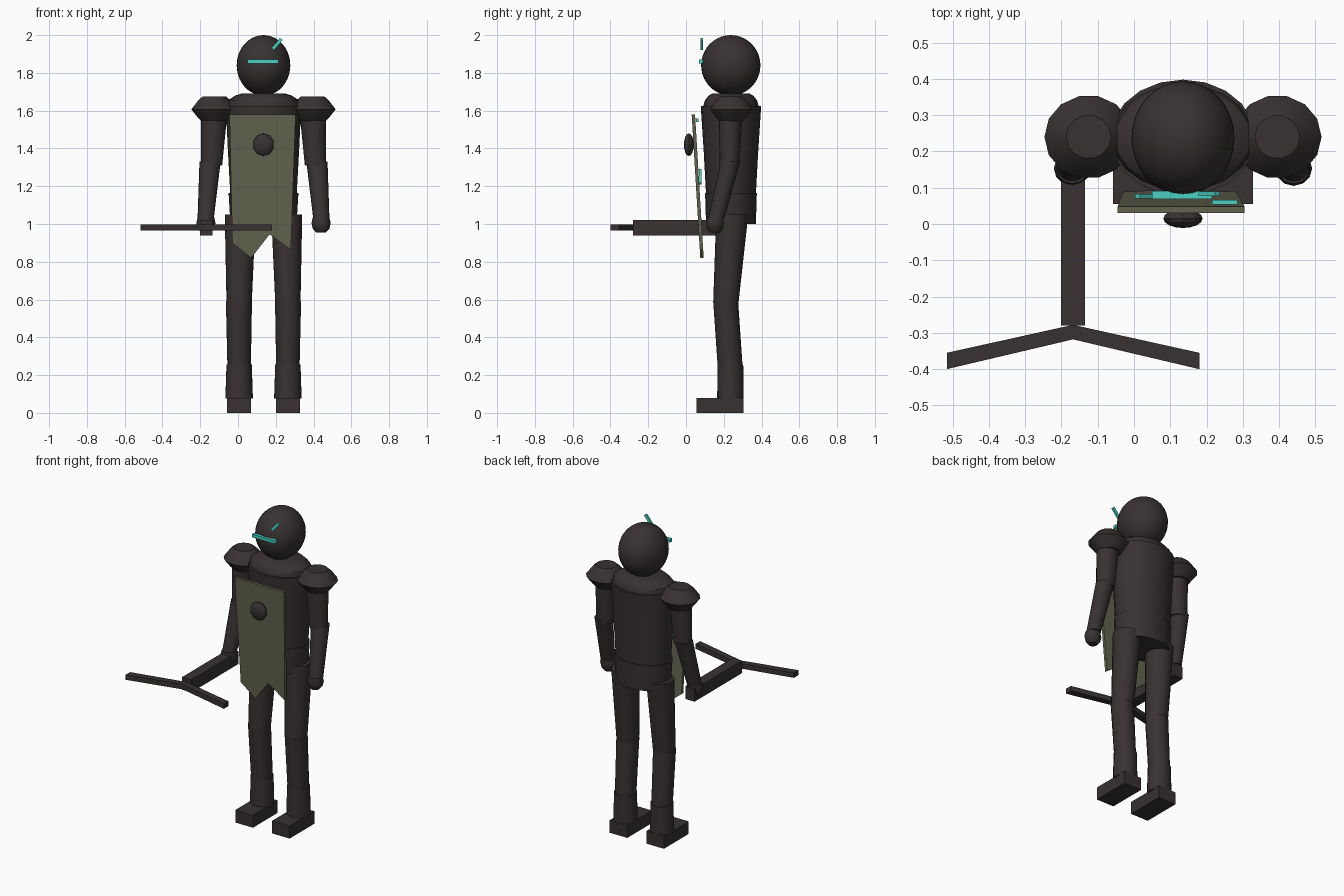
import bpy, bmesh, math
from mathutils import Vector, Matrix

if "Cube" in bpy.data.objects:
    bpy.data.objects.remove(bpy.data.objects["Cube"], do_unlink=True)

CX = 0.135  # centre line of the body
CY = 0.238


def material(name, rgb):
    m = bpy.data.materials.new(name)
    m.use_nodes = True
    m.diffuse_color = (*rgb, 1)
    m.node_tree.nodes["Principled BSDF"].inputs["Base Color"].default_value = (*rgb, 1)
    return m


DARK = material("dark brown", (0.04, 0.031, 0.031))
OLIVE = material("olive cloth", (0.125, 0.125, 0.08))
CYAN = material("bright cyan", (0.07, 0.62, 0.53))


def finish(bm, name, mat, smooth=True):
    bmesh.ops.recalc_face_normals(bm, faces=bm.faces)
    mesh = bpy.data.meshes.new(name)
    bm.to_mesh(mesh)
    bm.free()
    mesh.materials.append(mat)
    ob = bpy.data.objects.new(name, mesh)
    bpy.context.collection.objects.link(ob)
    if smooth:
        bpy.ops.object.select_all(action="DESELECT")
        ob.select_set(True)
        bpy.context.view_layer.objects.active = ob
        bpy.ops.object.shade_smooth_by_angle(angle=math.radians(32))
    return ob


def stack(name, rings, sides=16):
    """Closed tube through level oval rings given as (x, y, z, rx, ry)."""
    bm = bmesh.new()
    loops = []
    for x, y, z, rx, ry in rings:
        angles = [2 * math.pi * i / sides for i in range(sides)]
        loops.append([bm.verts.new((x + rx * math.cos(a), y + ry * math.sin(a), z)) for a in angles])
    for a, b in zip(loops, loops[1:]):
        for i in range(sides):
            j = (i + 1) % sides
            bm.faces.new((a[i], a[j], b[j], b[i]))
    bm.faces.new(loops[0])
    bm.faces.new(loops[-1])
    return finish(bm, name, DARK)


def prism(name, outline, offset, mat):
    """Flat outline extruded by an offset vector."""
    bm = bmesh.new()
    face = bm.faces.new([bm.verts.new(p) for p in outline])
    new = bmesh.ops.extrude_face_region(bm, geom=[face])["geom"]
    verts = [v for v in new if isinstance(v, bmesh.types.BMVert)]
    bmesh.ops.translate(bm, verts=verts, vec=Vector(offset))
    return finish(bm, name, mat, smooth=False)


def box(name, centre, size, mat, tilt=0):
    bm = bmesh.new()
    m = Matrix.Translation(centre) @ Matrix.Rotation(tilt, 4, "Y") @ Matrix.Diagonal((*size, 1))
    bmesh.ops.create_cube(bm, size=1, matrix=m)
    return finish(bm, name, mat, smooth=False)


def ball(name, centre, radii, u, v, turn=0):
    bm = bmesh.new()
    m = Matrix.Translation(centre) @ Matrix.Diagonal((*radii, 1)) @ Matrix.Rotation(turn, 4, "X")
    bmesh.ops.create_uvsphere(bm, u_segments=u, v_segments=v, radius=1, matrix=m)
    return finish(bm, name, DARK)


# Head, collar and trunk
ball("head", (CX, 0.237, 1.84), (0.142, 0.157, 0.16), 32, 20)
stack("collar", [(CX, CY, 1.58, 0.185, 0.145), (CX, CY, 1.61, 0.2, 0.15),
                 (CX, CY, 1.655, 0.188, 0.138), (CX, CY, 1.68, 0.15, 0.118),
                 (CX, CY, 1.692, 0.11, 0.095)], 20)
stack("torso", [(CX, CY, 1.14, 0.175, 0.131), (CX, CY, 1.38, 0.188, 0.144),
                (CX, CY, 1.625, 0.2, 0.16)], 20)
stack("hips", [(CX, CY, 1.0, 0.175, 0.132), (CX, CY, 1.165, 0.185, 0.137)], 20)

# Paired limbs; s = -1 is the right side
for s, side in ((-1, "right"), (1, "left")):
    def limb(part, rings, sides=16):
        stack(f"{side}_{part}", [(CX + s * x, *rest) for x, *rest in rings], sides)

    limb("shoulder_pad", [(0.26, 0.24, 1.545, 0.07, 0.065), (0.26, 0.24, 1.56, 0.085, 0.08),
                          (0.26, 0.24, 1.607, 0.122, 0.115), (0.26, 0.24, 1.655, 0.085, 0.082),
                          (0.26, 0.24, 1.675, 0.062, 0.06)], 14)
    limb("upper_arm", [(0.275, 0.23, 1.31, 0.056, 0.052), (0.262, 0.235, 1.56, 0.068, 0.062)])
    limb("forearm", [(0.306, 0.16, 1.03, 0.043, 0.043), (0.283, 0.235, 1.33, 0.056, 0.052)])
    limb("hand", [(0.305, 0.153, 0.955, 0.026, 0.026), (0.305, 0.153, 0.975, 0.044, 0.042),
                  (0.305, 0.153, 1.005, 0.051, 0.048), (0.305, 0.153, 1.035, 0.044, 0.042)], 12)
    limb("thigh", [(0.129, 0.211, 0.585, 0.067, 0.067), (0.123, 0.245, 1.05, 0.082, 0.085)])
    limb("shin", [(0.129, 0.234, 0.24, 0.062, 0.066), (0.13, 0.21, 0.59, 0.069, 0.066)])
    limb("boot", [(0.129, 0.235, 0.075, 0.073, 0.07), (0.129, 0.235, 0.255, 0.067, 0.068)])
    box(f"{side}_foot", (CX + s * 0.13, 0.18, 0.04), (0.125, 0.25, 0.08), DARK)

# Sloping cloth panel with a ragged hem
hem = [(-0.045, 1.58), (0.305, 1.58), (0.28, 0.865), (0.167, 0.945), (0.07, 0.82), (-0.03, 0.9)]
prism("front_cloth", [(x, 0.03 + (1.58 - z) * 0.06, z) for x, z in hem], (0, 0.018, 0), OLIVE)
ball("chest_emblem", (CX, 0.015, 1.42), (0.057, 0.026, 0.06), 10, 8, math.pi / 2)

# Glowing strips
box("visor_strip", (0.132, 0.08, 1.86), (0.165, 0.022, 0.02), CYAN)
box("brow_mark", (0.207, 0.083, 1.953), (0.018, 0.012, 0.07), CYAN, math.radians(40))
box("chest_mark", (0.045, 0.076, 1.25), (0.018, 0.012, 0.1), CYAN, math.radians(-45))
box("upper_chest_mark", (0.25, 0.06, 1.55), (0.07, 0.012, 0.018), CYAN)

# Crossbow held in the right hand
WX = -0.168
box("crossbow_stock", (WX, -0.04, 0.98), (0.066, 0.48, 0.08), DARK)
prism("crossbow_limbs", [(WX, -0.278, 0.965), (WX - 0.348, -0.355, 0.965), (WX - 0.348, -0.4, 0.965),
                         (WX, -0.318, 0.965), (WX + 0.348, -0.4, 0.965), (WX + 0.348, -0.355, 0.965)],
      (0, 0, 0.032), DARK)
